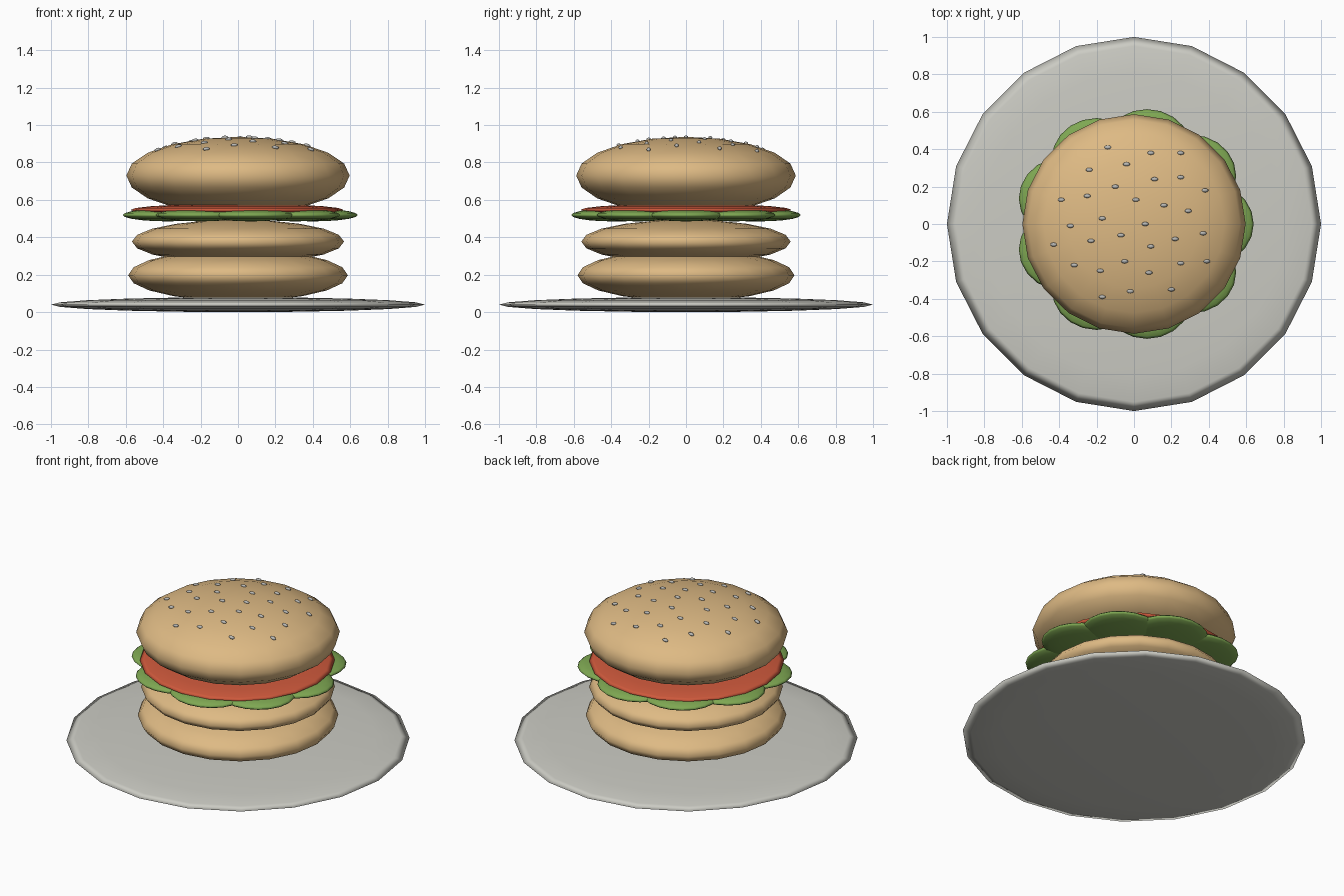
import bpy, math
from mathutils import Vector

if "Cube" in bpy.data.objects:
    bpy.data.objects.remove(bpy.data.objects["Cube"])


def material(name, rgb):
    m = bpy.data.materials.new(name)
    m.diffuse_color = (*rgb, 1)
    m.use_nodes = True
    m.node_tree.nodes["Principled BSDF"].inputs["Base Color"].default_value = m.diffuse_color
    return m


BREAD = material("toasted_bread", (0.73, 0.49, 0.23))
CHINA = material("pale_china", (0.60, 0.60, 0.55))
GREEN = material("leaf_green", (0.21, 0.39, 0.085))
RED = material("tomato_red", (0.62, 0.10, 0.045))
SEED = material("seed_grey", (0.48, 0.48, 0.46))


def ellipsoid(name, centre, radii, mat, segments=20, rings=10):
    bpy.ops.mesh.primitive_uv_sphere_add(segments=segments, ring_count=rings, radius=1)
    ob = bpy.context.object
    ob.name = name
    # bake the size into the mesh
    for v in ob.data.vertices:
        v.co = Vector(a * b for a, b in zip(v.co, radii))
    ob.location = centre
    ob.data.materials.append(mat)
    ob.data.shade_smooth()
    return ob


# Plate and stacked round layers
ellipsoid("plate", (0, 0, 0.04), (1, 1, 0.04), CHINA)
ellipsoid("bottom_bun", (0, 0, 0.197), (0.587, 0.58, 0.138), BREAD)
ellipsoid("middle_bun", (0, 0, 0.377), (0.567, 0.56, 0.117), BREAD)
ellipsoid("tomato_slice", (-0.005, 0, 0.546), (0.57, 0.565, 0.034), RED)

# Ring of nine overlapping lettuce leaves
for i in range(9):
    a = math.radians(40 * i)
    ellipsoid("lettuce_leaf", (0.4 * math.cos(a), 0.4 * math.sin(a), 0.519),
              (0.24, 0.22, 0.034), GREEN)

# Top bun
TOP, R = (0, 0, 0.73), (0.597, 0.587, 0.207)
ellipsoid("top_bun", TOP, R, BREAD)

# Seeds resting on the curved top, tilted along its surface
SEEDS = [(-.14, .41), (.09, .38), (.25, .38), (-.24, .29), (-.04, .32), (.11, .24),
         (.25, .25), (.38, .18), (-.39, .13), (-.25, .15), (-.10, .20), (.01, .13),
         (.16, .10), (.29, .07), (-.34, -.01), (-.17, .03), (.06, 0), (-.43, -.11),
         (-.23, -.09), (-.07, -.06), (.09, -.12), (.22, -.08), (.37, -.05),
         (-.32, -.22), (-.18, -.25), (-.05, -.20), (.08, -.26), (.25, -.21),
         (.39, -.20), (-.17, -.39), (-.02, -.36), (.20, -.35)]
for x, y in SEEDS:
    h = math.sqrt(1 - (x / R[0]) ** 2 - (y / R[1]) ** 2)
    seed = ellipsoid("seed", (x, y, TOP[2] + R[2] * h), (0.019, 0.011, 0.009), SEED, 10, 6)
    normal = Vector((x / R[0] ** 2, y / R[1] ** 2, h / R[2]))
    seed.rotation_euler = Vector((0, 0, 1)).rotation_difference(normal).to_euler()
